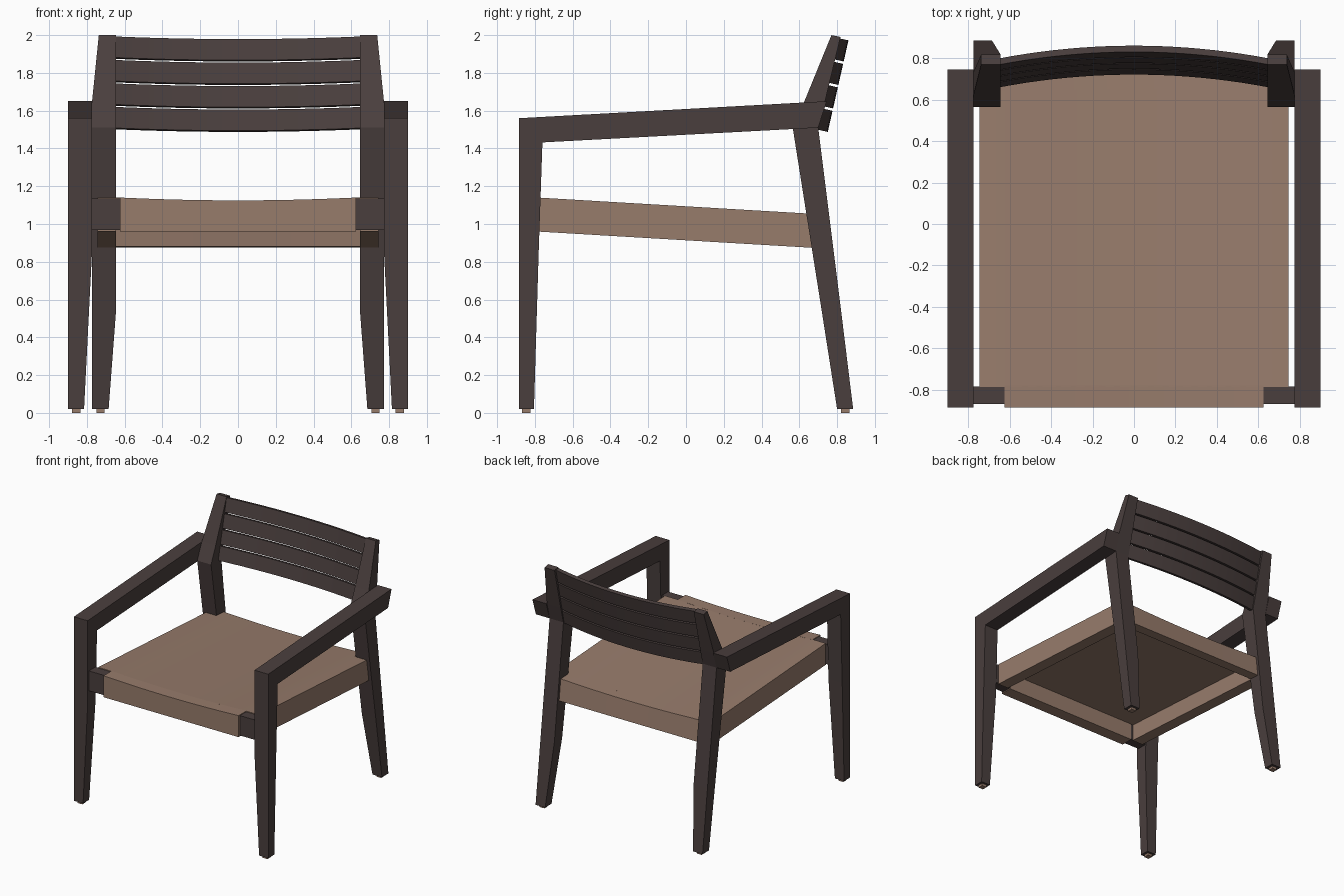
import bpy, bmesh

cube = bpy.data.objects.get("Cube")
if cube:
    bpy.data.objects.remove(cube, do_unlink=True)


def material(name, rgb):
    m = bpy.data.materials.new(name)
    m.use_nodes = True
    m.diffuse_color = (*rgb, 1)
    m.node_tree.nodes["Principled BSDF"].inputs["Base Color"].default_value = (*rgb, 1)
    return m


WOOD = material("dark_wood", (0.068, 0.049, 0.047))
LEATHER = material("tan_leather", (0.31, 0.2, 0.148))


def loft(name, sections, mat, mirror=False, smooth=False):
    """Skin a row of four-point sections into a closed solid."""
    bm = bmesh.new()
    rings = [[bm.verts.new(p) for p in s] for s in sections]
    for a, b in zip(rings, rings[1:]):
        for i in range(4):
            j = (i + 1) % 4
            bm.faces.new((a[i], a[j], b[j], b[i]))
    bm.faces.new(rings[0])
    bm.faces.new(rings[-1])
    bmesh.ops.recalc_face_normals(bm, faces=bm.faces)
    mesh = bpy.data.meshes.new(name)
    bm.to_mesh(mesh)
    bm.free()
    mesh.materials.append(mat)
    ob = bpy.data.objects.new(name, mesh)
    bpy.context.collection.objects.link(ob)
    if mirror:
        ob.modifiers.new("other_side", 'MIRROR')
    if smooth:
        bpy.ops.object.select_all(action='DESELECT')
        ob.select_set(True)
        bpy.context.view_layer.objects.active = ob
        bpy.ops.object.shade_smooth_by_angle()
    return ob


def rect(x0, x1, y0, y1, z0, z1=None):
    """Section across a leg; z0 at its front edge, z1 at its back edge."""
    z1 = z0 if z1 is None else z1
    return [(x0, y0, z0), (x1, y0, z0), (x1, y1, z1), (x0, y1, z1)]


def spread(half, steps=20):
    return [half * (2 * i / steps - 1) for i in range(steps + 1)]


INNER, SIDE, OUTER = 0.645, 0.773, 0.9

# Front legs, tapered below the seat and mitred into the arms
loft("front_legs", [rect(0.815, OUTER, -0.885, -0.805, 0.02),
                    rect(SIDE, OUTER, -0.885, -0.78, 0.85),
                    rect(SIDE, OUTER, -0.885, -0.76, 1.56, 1.432)], WOOD, True)

# Arms
profile = [(-0.885, 1.56), (0.745, 1.65), (0.70, 1.51), (-0.76, 1.432)]
loft("arms", [[(x, y, z) for y, z in profile] for x in (SIDE, OUTER)], WOOD, True)

# Back legs and the posts that lean back above them
loft("back_legs", [rect(0.685, SIDE, 0.80, 0.885, 0.02),
                   rect(INNER, SIDE, 0.717, 0.82, 0.55),
                   rect(INNER, SIDE, 0.565, 0.70, 1.51)], WOOD, True)
loft("back_posts", [rect(INNER, SIDE, 0.565, 0.70, 1.51),
                    rect(INNER, SIDE, 0.625, 0.735, 1.645),
                    rect(INNER, 0.737, 0.77, 0.818, 2.0, 1.99)], WOOD, True)

# Foot pads
for name, x, y in (("front_foot_pads", 0.857, -0.845), ("back_foot_pads", 0.728, 0.843)):
    r = 0.022
    loft(name, [rect(x - r, x + r, y - r, y + r, z) for z in (0, 0.022)], LEATHER, True)

# Four bowed back slats, stacked along the tilt of the posts
UP_Y, UP_Z, THICK, BOW = 0.22, 0.975, 0.031, 0.062
PITCH, GAP = 0.1275, 0.013
for k in range(4):
    low, high = k * PITCH, (k + 1) * PITCH - GAP
    sections = []
    for x in spread(INNER + 0.005):
        bow = BOW * (1 - (x / INNER) ** 2)
        sections.append([(x, 0.66 + UP_Y * t + UP_Z * d, 1.508 + UP_Z * t - UP_Y * d)
                         for t, d in ((low, bow), (high, bow),
                                      (high, bow + THICK), (low, bow + THICK))])
    loft(f"back_slat_{k + 1}", sections, WOOD, smooth=True)


# Leather seat, sagging slightly between its side rails
def seat_top(y):
    return 1.14 - 0.0595 * max(0, y + 0.775)


def seat_part(name, half, y0, y1, depth, lean=0):
    sections = []
    for x in spread(half):
        sag = 0.015 * max(0, 1 - (x / 0.62) ** 2)
        sections.append([(x, y0, seat_top(y0) - sag), (x, y1, seat_top(y1) - sag),
                         (x, y1 + lean, seat_top(y1) - depth),
                         (x, y0 + lean, seat_top(y0) - depth)])
    loft(name, sections, LEATHER, smooth=True)


seat_part("seat_panel", 0.745, -0.785, 0.65, 0.04)
seat_part("front_wrap", 0.625, -0.885, -0.78, 0.18)
seat_part("back_apron", INNER, 0.645, 0.735, 0.175, 0.022)

# Side rails under the seat edge
loft("side_rails", [[(x, y, seat_top(y) - d)
                     for y, d in ((-0.785, 0.01), (0.66, 0.01), (0.675, 0.18), (-0.785, 0.18))]
                    for x in (INNER, 0.745)], LEATHER, True)

# Exposed ends of the wooden front rail
loft("front_rail_ends", [rect(0.61, SIDE + 0.01, -0.868, -0.783, z) for z in (0.968, 1.134)],
     WOOD, True)
